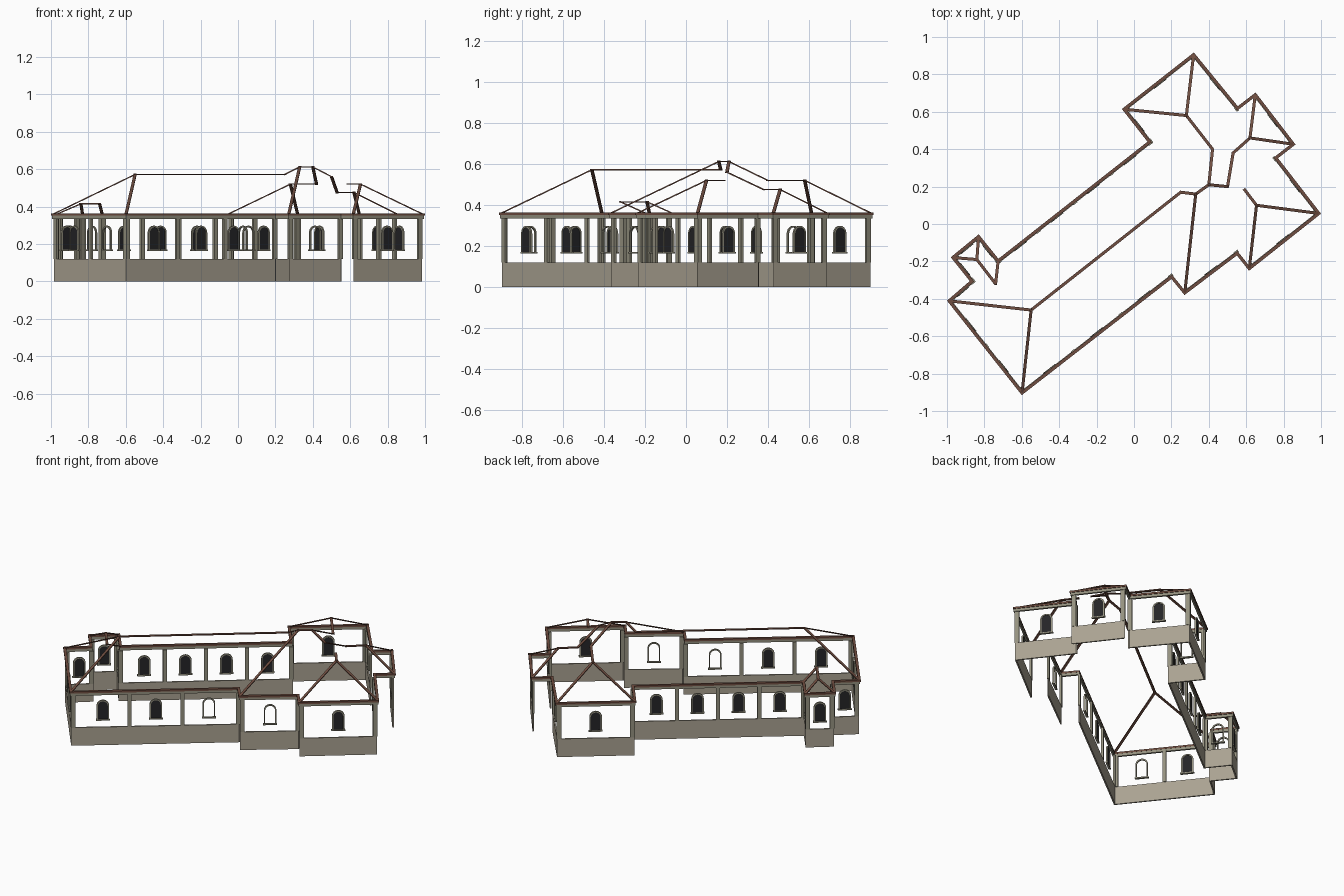
import bpy, bmesh
from math import sin, cos, pi
from mathutils import Vector

cube = bpy.data.objects.get("Cube")
if cube:
    bpy.data.objects.remove(cube, do_unlink=True)


def material(name, rgb):
    m = bpy.data.materials.new(name)
    m.use_nodes = True
    m.diffuse_color = (*rgb, 1)
    m.node_tree.nodes["Principled BSDF"].inputs["Base Color"].default_value = (*rgb, 1)
    return m


STONE = material("warm grey stone", (0.40, 0.36, 0.285))
TRIM = material("olive grey trim", (0.30, 0.285, 0.215))
TIMBER = material("brown timber", (0.16, 0.075, 0.052))
GLASS = material("dark glass", (0.018, 0.018, 0.02))

# Eaves corners, counter-clockwise
CORNERS = dict(
    A=(-1, -.41), B=(-.6, -.915), C=(.2, -.294), D=(.27, -.38), E=(.55, -.168),
    F=(.615, -.25), G=(1, .055), H=(.77, .352), I=(.864, .425), J=(.65, .703),
    K=(.555, .63), L=(.32, .917), M=(-.065, .615), N=(.072, .44), O=(-.725, -.186),
    P=(-.83, -.055), Q=(-.98, -.178), R=(-.878, -.305))
KEYS = list(CORNERS)
EAVES = [Vector(p) for p in CORNERS.values()]
N = len(KEYS)

# Window bays for each wall, named by its first corner: d is glazed, e is an open frame
BAYS = dict(A="de", B="dde", D="e", F="d", G="d", I="d", K="d", L="d",
            M="e", N="dddd", O="e", P="d", Q="e", R="d")
BASE, HEAD, EAVE = .12, .335, .36


def inset(poly, d):
    """Move every edge of the outline inwards by d."""
    out = []
    for i, p in enumerate(poly):
        a = (p - poly[i - 1]).normalized()
        b = (poly[(i + 1) % len(poly)] - p).normalized()
        na, nb = Vector((-a.y, a.x)), Vector((-b.y, b.x))
        out.append(p + (na + nb) * d / (1 + na.dot(nb)))
    return out


def prism(bm, base, shift):
    """Extrude a loop of points along a vector."""
    low = [bm.verts.new(p) for p in base]
    high = [bm.verts.new(Vector(p) + shift) for p in base]
    bm.faces.new(low[::-1])
    bm.faces.new(high)
    for i in range(len(low)):
        j = (i + 1) % len(low)
        bm.faces.new((low[i], low[j], high[j], high[i]))


def finish(bm, name, mat):
    bmesh.ops.recalc_face_normals(bm, faces=bm.faces)
    mesh = bpy.data.meshes.new(name)
    bm.to_mesh(mesh)
    bm.free()
    mesh.materials.append(mat)
    ob = bpy.data.objects.new(name, mesh)
    bpy.context.collection.objects.link(ob)


def ring(name, mat, d0, d1, z0, z1, edges):
    """Mitred band that follows the outline along the named edges."""
    bm = bmesh.new()
    outer, inner = inset(EAVES, d0), inset(EAVES, d1)
    for i, key in enumerate(KEYS):
        if key in edges:
            j = (i + 1) % N
            loop = [(*p, z0) for p in (outer[i], outer[j], inner[j], inner[i])]
            prism(bm, loop, Vector((0, 0, z1 - z0)))
    finish(bm, name, mat)


ring("plinth_walls", STONE, .011, .02, 0, BASE, BAYS)
ring("head_beam", TRIM, .004, .016, HEAD, .352, KEYS)
ring("eaves_board", TIMBER, 0, .017, .352, .364, KEYS)

# Posts at corners and between bays, and arched windows in each bay
posts, frames, sills, panes = (bmesh.new() for _ in range(4))
wall = inset(EAVES, .016)


def block(bm, centre, u, n, half_w, half_d, z0, z1):
    c = Vector((centre.x, centre.y, z0))
    loop = [c + u * half_w * s + n * half_d * t
            for s, t in ((-1, -1), (1, -1), (1, 1), (-1, 1))]
    prism(bm, loop, Vector((0, 0, z1 - z0)))


def arch(centre, u, half_w, z0, spring=.26, steps=12):
    """Round-headed outline from one foot over to the other."""
    pts = [(half_w, z0)]
    pts += [(half_w * cos(pi * k / steps), spring + half_w * sin(pi * k / steps))
            for k in range(steps + 1)]
    pts.append((-half_w, z0))
    return [Vector((centre.x, centre.y, z)) + u * x for x, z in pts]


for i, key in enumerate(KEYS):
    if key not in BAYS:
        continue
    a, b = wall[i], wall[(i + 1) % N]
    along = (b - a).normalized()
    u, n = along.to_3d(), Vector((along.y, -along.x, 0))
    for corner in (a + along * .008, b - along * .008):
        block(posts, corner, u, n, .013, .007, BASE, HEAD)
    # Bays start beyond the corner posts
    a, b = a + along * .026, b - along * .026
    bays = BAYS[key]
    for k, kind in enumerate(bays):
        if k:
            block(posts, a.lerp(b, k / len(bays)), u, n, .012, .007, BASE, HEAD)
        c = a.lerp(b, (k + .5) / len(bays))
        block(sills, c, u, n, .042, .007, .163, .171)
        outer, inner = arch(c, u, .038, .171), arch(c, u, .03, .171)
        for s in range(len(outer) - 1):
            quad = [outer[s], outer[s + 1], inner[s + 1], inner[s]]
            prism(frames, [p - n * .005 for p in quad], n * .01)
        if kind == "d":
            prism(panes, [p - n * .002 for p in arch(c, u, .03, .171)], n * .004)

finish(posts, "wall_posts", TRIM)
finish(frames, "window_frames", TRIM)
finish(sills, "window_sills", TRIM)
finish(panes, "window_panes", GLASS)

# Open roof timbers: ridge points, then the chains of timbers through them
RIDGE = dict(
    s=(-.55, -.46, .572), t=(.25, .17, .572), u=(.33, .16, .612), w=(.4, .21, .612),
    v=(.42, .4, .52), x=(.28, .58, .52), k=(.5, .2, .56), y=(.53, .38, .475),
    z=(.62, .46, .475), a=(.655, .1, .52), b=(.59, .185, .52),
    c=(-.84, -.19, .415), d=(-.74, -.32, .415))
for key, p in zip(KEYS, inset(EAVES, .009)):
    RIDGE[key] = (*p, EAVE)

roof = bmesh.new()
for chain in ("AstuwvxM", "Bs", "Du", "Lx", "wkyzI", "Jz", "Gab", "Fa", "QcdO", "Pc"):
    for p, q in zip(chain, chain[1:]):
        p, q = Vector(RIDGE[p]), Vector(RIDGE[q])
        along = (q - p).normalized()
        side = along.cross(Vector((0, 0, 1))).normalized()
        up = side.cross(along)
        loop = [p - along * .004 + side * .008 * s + up * .003 * t
                for s, t in ((-1, -1), (1, -1), (1, 1), (-1, 1))]
        prism(roof, loop, q - p + along * .008)
finish(roof, "roof_timbers", TIMBER)
